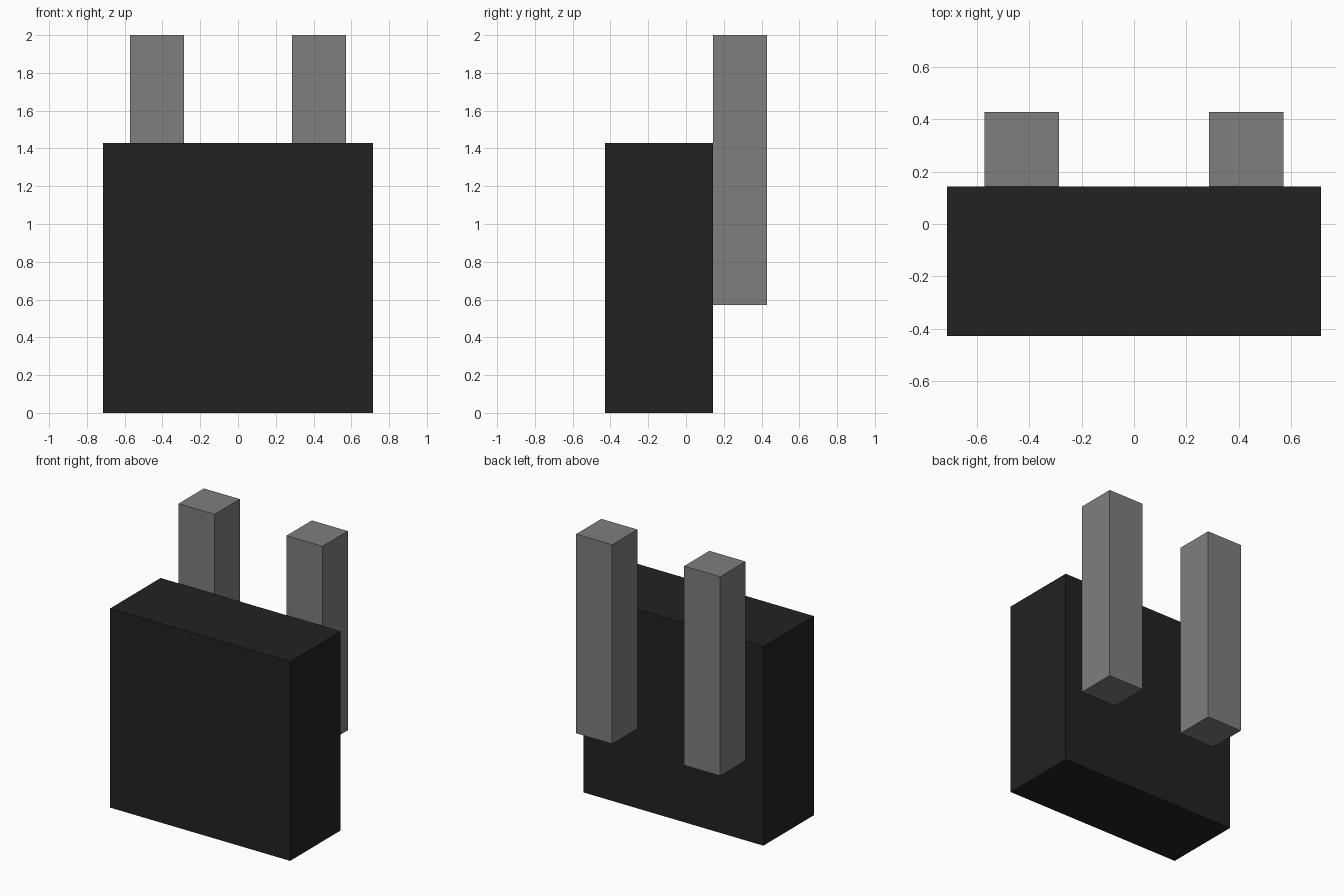
import bpy

if "Cube" in bpy.data.objects:
    bpy.data.objects.remove(bpy.data.objects["Cube"])

U = 1 / 7  # base grid unit


def make_material(name, value):
    mat = bpy.data.materials.new(name)
    mat.diffuse_color = (value, value, value, 1)
    mat.use_nodes = True
    mat.node_tree.nodes["Principled BSDF"].inputs["Base Color"].default_value = mat.diffuse_color
    return mat


def box(name, low, high, mat):
    """Box between two corners given in grid units."""
    centre = [(a + b) / 2 * U for a, b in zip(low, high)]
    size = [(b - a) * U for a, b in zip(low, high)]
    bpy.ops.mesh.primitive_cube_add(size=1, location=centre)
    obj = bpy.context.object
    obj.name = name
    obj.scale = size
    bpy.ops.object.transform_apply(location=False, rotation=False, scale=True)
    obj.data.materials.append(mat)
    return obj


black = make_material("black", 0.016)
grey = make_material("grey", 0.21)

# Main block
box("body", (-5, -3, 0), (5, 1, 10), black)

# Two upright posts against the back of the block
for side, x in (("left", -3), ("right", 3)):
    box(side + "_post", (x - 1, 1, 4), (x + 1, 3, 14), grey)
